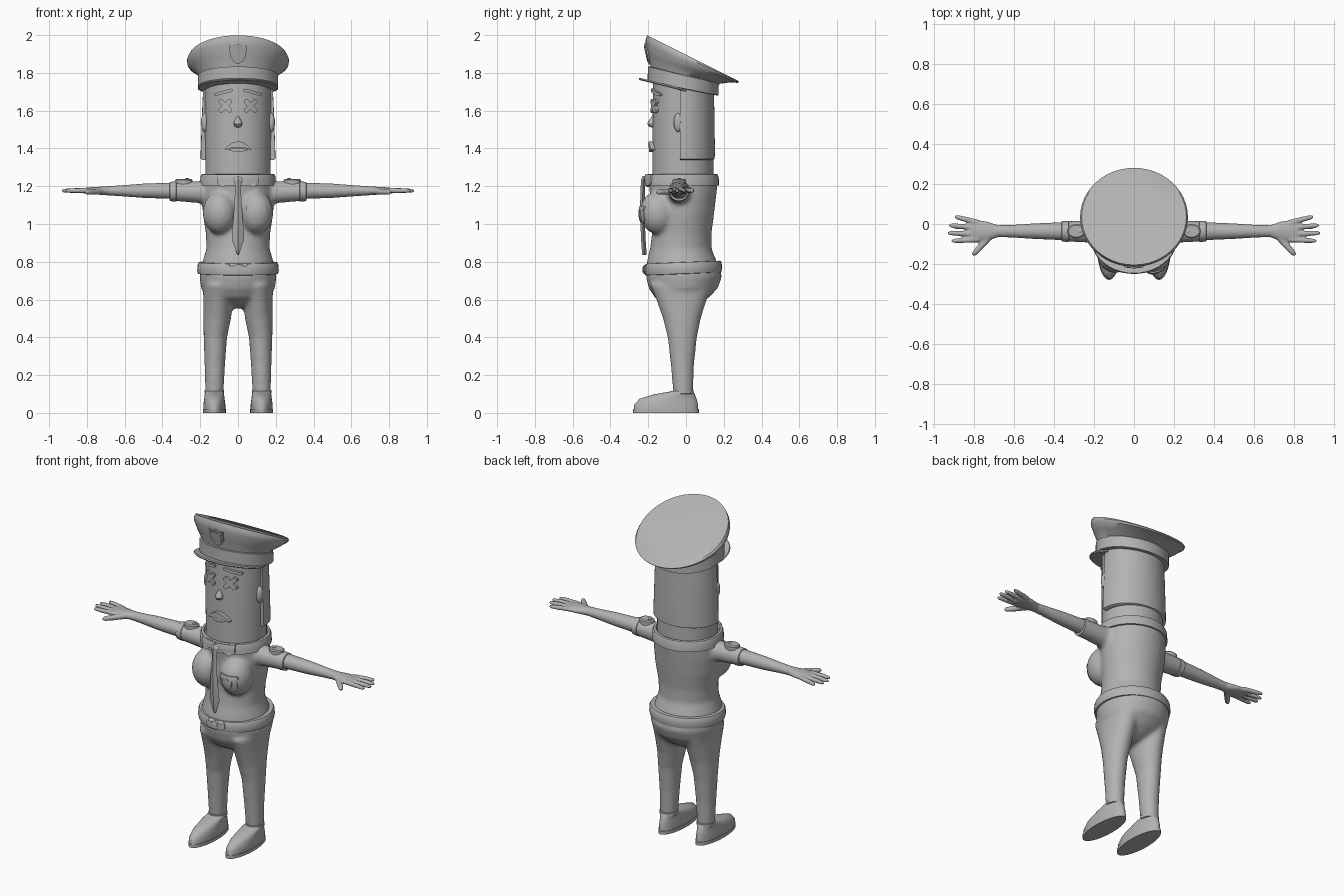
import bpy, bmesh
from math import sin, cos, pi, radians
from mathutils import Vector, Matrix
from mathutils.bvhtree import BVHTree

cube = bpy.data.objects.get("Cube")
if cube:
    bpy.data.objects.remove(cube, do_unlink=True)

grey = bpy.data.materials.new("plain_grey")
grey.use_nodes = True
grey.diffuse_color = (0.45, 0.45, 0.45, 1)
grey.node_tree.nodes["Principled BSDF"].inputs["Base Color"].default_value = grey.diffuse_color


def make(name, bm, voxel=0, smoothing=5, angle=40):
    """Turn a bmesh into a shaded object, optionally fusing its pieces."""
    bmesh.ops.recalc_face_normals(bm, faces=bm.faces)
    mesh = bpy.data.meshes.new(name)
    bm.to_mesh(mesh)
    bm.free()
    obj = bpy.data.objects.new(name, mesh)
    bpy.context.collection.objects.link(obj)
    bpy.ops.object.select_all(action='DESELECT')
    obj.select_set(True)
    bpy.context.view_layer.objects.active = obj
    if voxel:
        fuse = obj.modifiers.new("fuse", 'REMESH')
        fuse.mode, fuse.voxel_size = 'VOXEL', voxel
        soften = obj.modifiers.new("soften", 'SMOOTH')
        soften.factor, soften.iterations = 0.5, smoothing
        for modifier in ("fuse", "soften"):
            bpy.ops.object.modifier_apply(modifier=modifier)
    obj.data.materials.clear()
    obj.data.materials.append(grey)
    bpy.ops.object.shade_smooth_by_angle(angle=radians(angle))
    return obj


def level(z, rx, front, back, cx=0, slope=0):
    """Horizontal ring from its front and back edges; slope raises the front."""
    ry = (back - front) / 2
    return Vector((cx, (front + back) / 2, z)), Vector((rx, 0, 0)), Vector((0, ry, -slope * ry))


def upright(x, y, z, width, height):
    """Ring facing along x."""
    return Vector((x, y, z)), Vector((0, width, 0)), Vector((0, 0, height))


def loft(bm, rings, n=40):
    loops = [[bm.verts.new(c + u * cos(2 * pi * i / n) + v * sin(2 * pi * i / n))
              for i in range(n)] for c, u, v in rings]
    for a, b in zip(loops, loops[1:]):
        for i in range(n):
            j = (i + 1) % n
            bm.faces.new((a[i], a[j], b[j], b[i]))
    bm.faces.new(loops[0])
    bm.faces.new(loops[-1])


def lofted(name, rings, n=40, angle=40):
    bm = bmesh.new()
    loft(bm, rings, n)
    return make(name, bm, angle=angle)


def ball(bm, centre, radii):
    bmesh.ops.create_uvsphere(bm, u_segments=24, v_segments=16, radius=1,
                              matrix=Matrix.Translation(centre) @ Matrix.Diagonal((*radii, 1)))


def finger(bm, start, tip, r):
    start, tip = Vector(start), Vector(tip)
    side = (tip - start).cross(Vector((0, 0, 1))).normalized() * r
    up = Vector((0, 0, r))
    loft(bm, [(start.lerp(tip, t), side * k, up * k)
              for t, k in ((0, 1), (0.6, 0.95), (0.9, 0.8), (1, 0.35))], 12)


def plate(name, outline, target, thick):
    """Flat outline in x and z, wrapped onto the front of a part."""
    mesh = target.data
    tree = BVHTree.FromPolygons([v.co for v in mesh.vertices], [p.vertices[:] for p in mesh.polygons])
    bm = bmesh.new()
    bm.faces.new([bm.verts.new((x, 0, z)) for x, z in outline])
    bmesh.ops.triangulate(bm, faces=bm.faces)
    bmesh.ops.subdivide_edges(bm, edges=bm.edges, cuts=3, use_grid_fill=True)
    for v in bm.verts:
        hit = tree.ray_cast(Vector((v.co.x, -1, v.co.z)), Vector((0, 1, 0)))[0]
        v.co.y = (hit.y if hit else -0.2) - thick
    back = bmesh.ops.extrude_face_region(bm, geom=bm.faces[:])["geom"]
    bmesh.ops.translate(bm, vec=(0, thick + 0.004, 0),
                        verts=[g for g in back if isinstance(g, bmesh.types.BMVert)])
    return make(name, bm)


def bar(cx, cz, length, width, angle):
    turn = Matrix.Rotation(angle, 2)
    half, w = length / 2, width / 2
    corners = [(-half, -w / 2), (-half + w / 2, -w), (half - w / 2, -w), (half, -w / 2)]
    corners += [(-x, -z) for x, z in corners]
    return [Vector((cx, cz)) + turn @ Vector(p) for p in corners]


def shield(cx, cz, w, h):
    right = [(0, 1), (0.5, 0.75), (1, 0.85), (0.9, -0.2), (0.55, -0.7), (0, -1)]
    return [(cx + x * w, cz + z * h) for x, z in right + [(-x, z) for x, z in right[-2:0:-1]]]


# Shirt: torso, bust and sleeves fused into one soft surface
bm = bmesh.new()
loft(bm, [level(0.75, 0.2, -0.21, 0.18), level(0.8, 0.188, -0.207, 0.163),
          level(0.87, 0.167, -0.19, 0.135), level(0.95, 0.17, -0.18, 0.135),
          level(1.05, 0.186, -0.18, 0.148), level(1.15, 0.192, -0.19, 0.16),
          level(1.235, 0.188, -0.2, 0.17)])
for s in (-1, 1):
    ball(bm, (s * 0.095, -0.145, 1.06), (0.092, 0.1, 0.115))
    loft(bm, [upright(s * x, -0.037, z, r, r) for x, z, r in
              ((0.1, 1.165, 0.062), (0.2, 1.168, 0.058), (0.355, 1.173, 0.05))])
shirt = make("shirt", bm, voxel=0.012)

# Trousers: hips and both legs fused
bm = bmesh.new()
loft(bm, [level(0.77, 0.2, -0.207, 0.18), level(0.72, 0.204, -0.212, 0.19),
          level(0.66, 0.195, -0.197, 0.168), level(0.61, 0.165, -0.165, 0.12),
          level(0.575, 0.1, -0.11, 0.07), level(0.553, 0.03, -0.05, 0.02)])
for s in (-1, 1):
    loft(bm, [level(z, rx, front, back, s * cx) for z, rx, cx, front, back in
              ((0.68, 0.085, 0.1, -0.19, 0.14), (0.6, 0.079, 0.105, -0.157, 0.11),
               (0.5, 0.073, 0.11, -0.122, 0.078), (0.4, 0.062, 0.12, -0.097, 0.058),
               (0.25, 0.054, 0.123, -0.08, 0.042), (0.1, 0.048, 0.125, -0.067, 0.037))])
make("trousers", bm, voxel=0.012)

# Belt and buckle
belt = lofted("belt", [level(z, 0.2 + b, -0.205 - b, 0.175 + b, slope=-0.04) for z, b in
                       ((0.735, 0), (0.737, 0.012), (0.755, 0.016), (0.785, 0.014), (0.797, 0.008), (0.798, 0))])
buckle = plate("belt_buckle", bar(0, 0.763, 0.12, 0.055, 0), belt, 0.006)
plate("buckle_emblem", shield(0, 0.763, 0.02, 0.02), buckle, 0.004)

# Head with hair shell around the back
head = lofted("head", [level(1.2, 0.172, -0.178, 0.145), level(1.5, 0.175, -0.177, 0.146),
                       level(1.76, 0.175, -0.174, 0.146)], 48)
bm = bmesh.new()
arc = [radians(a) for a in range(-6, 187, 6)]
rows = [[bm.verts.new((rx * cos(a), -0.015 + ry * sin(a), z)) for a in arc]
        for z, rx, ry in ((1.34, 0.19, 0.158), (1.345, 0.198, 0.167), (1.4, 0.197, 0.168),
                          (1.6, 0.19, 0.165), (1.73, 0.184, 0.162))]
for low, high in zip(rows, rows[1:]):
    for i in range(len(arc) - 1):
        bm.faces.new((low[i], low[i + 1], high[i + 1], high[i]))
rim = [e for e in bm.edges if e.is_boundary]
inner = bmesh.ops.extrude_edge_only(bm, edges=rim)["geom"]
for v in [g for g in inner if isinstance(g, bmesh.types.BMVert)]:
    v.co.x *= 0.88
    v.co.y = -0.015 + (v.co.y + 0.015) * 0.88
make("hair", bm)

# Face: nose, lips, ears, brows and crossed eyes
lofted("nose", [level(z, r, -0.175 - 1.3 * r, -0.16) for z, r in
                ((1.511, 0.006), (1.517, 0.017), (1.53, 0.023), (1.545, 0.019), (1.56, 0.01), (1.572, 0.003))], 20)
steps = [i / 6 for i in range(-6, 7)]
for name, w, top, sag, bottom, lift, thick in (("upper_lip", 0.07, 1.437, 0.04, 1.406, 0.015, 0.022),
                                               ("lower_lip", 0.052, 1.403, 0.008, 1.382, -0.01, 0.018)):
    lip = [(w * t, top - sag * t * t) for t in steps]
    lip += [(w * t, bottom - lift * t * t) for t in reversed(steps)]
    plate(name, lip, head, thick)
for s, side in ((-1, "right"), (1, "left")):
    bm = bmesh.new()
    ball(bm, (s * 0.176, -0.042, 1.537), (0.02, 0.023, 0.05))
    make(side + "_ear", bm)
    plate(side + "_eyebrow", bar(s * 0.077, 1.697, 0.1, 0.016, -0.27 * s), head, 0.014)
    for k, turn in (("a", 1), ("b", -1)):
        plate(side + "_eye_bar_" + k, bar(s * 0.067, 1.625, 0.09, 0.025, turn * pi / 4), head, 0.015)

# Collar band with front flaps
collar = lofted("collar", [level(z, 0.186 + b, -0.2 - b, 0.16 + b) for z, b in
                           ((1.203, 0), (1.205, 0.015), (1.25, 0.013), (1.263, 0.007), (1.265, -0.006), (1.245, -0.012))])
for s, side in ((-1, "right"), (1, "left")):
    plate(side + "_collar_flap", [(0, 1.262), (s * 0.015, 1.238), (s * 0.08, 1.195),
                                  (s * 0.11, 1.215), (s * 0.11, 1.262)], collar, 0.008)

# Necktie with creased centre
lofted("necktie", [level(z, rx, y - 0.012, y + 0.012) for z, rx, y in
                   ((1.255, 0.012, -0.218), (1.235, 0.026, -0.226), (1.195, 0.014, -0.228),
                    (1.07, 0.022, -0.232), (0.92, 0.033, -0.226), (0.835, 0.003, -0.22))], 4, 20)

# Chest pocket with flap and badge
pocket = plate("chest_pocket", bar(0.098, 1.045, 0.105, 0.085, 0), shirt, 0.004)
plate("pocket_flap", bar(0.098, 1.083, 0.112, 0.025, 0), shirt, 0.008)
plate("chest_badge", shield(0.098, 1.043, 0.03, 0.035), pocket, 0.006)

# Peaked cap: band, flared crown and visor
lofted("cap_band", [level(z, 0.2 + b, -0.19 - b, 0.16 + b, slope=k) for z, b, k in
                    ((1.716, 0, 0.2), (1.718, 0.013, 0.2), (1.787, 0.012, 0.25), (1.79, 0, 0.25))])
crown = lofted("cap_crown", [level(1.77, 0.203, -0.186, 0.17, slope=0.25),
                             level(1.79, 0.205, -0.188, 0.178, slope=0.26),
                             level(1.82, 0.241, -0.2, 0.228, slope=0.33),
                             level(1.85, 0.268, -0.214, 0.275, slope=0.42),
                             level(1.866, 0.27, -0.213, 0.281, slope=0.46),
                             level(1.8785, 0.262, -0.205, 0.277, slope=0.5)], 48)
lofted("cap_visor", [level(z, 0.213 - b, -0.25 + b, 0.09, slope=0.25) for z, b in
                     ((1.72, 0.004), (1.726, 0), (1.732, 0.004))])
badge = plate("cap_badge", shield(0, 1.9, 0.047, 0.055), crown, 0.008)
plate("cap_badge_centre", shield(0, 1.9, 0.036, 0.042), badge, 0.004)

for s, side in ((-1, "right"), (1, "left")):
    # Sleeve hem and shoulder tab
    lofted(side + "_sleeve_hem", [upright(s * x, -0.037, 1.172, r, r) for x, r in
                                  ((0.325, 0.047), (0.327, 0.053), (0.36, 0.051), (0.363, 0.046))])
    lofted(side + "_shoulder_tab", [level(z, 0.046 - b, -0.072 + b, -b, s * 0.288) for z, b in
                                    ((1.2, 0), (1.232, 0), (1.238, 0.006))], 16)
    lofted(side + "_tab_button", [level(z, r, -0.036 - r, -0.036 + r, s * 0.27) for z, r in
                                  ((1.23, 0.011), (1.241, 0.011), (1.244, 0.006))], 12)

    # Forearm, palm, four fingers and thumb
    bm = bmesh.new()
    loft(bm, [upright(s * x, -0.036, 1.176, w, h) for x, w, h in
              ((0.33, 0.046, 0.044), (0.5, 0.039, 0.038), (0.62, 0.031, 0.029), (0.68, 0.03, 0.025),
               (0.74, 0.05, 0.021), (0.79, 0.057, 0.018), (0.82, 0.048, 0.014))], 24)
    for base, reach, tip in ((0.008, 0.898, 0.037), (-0.02, 0.928, -0.006),
                             (-0.05, 0.935, -0.045), (-0.078, 0.915, -0.085)):
        finger(bm, (s * 0.78, base, 1.178), (s * reach, tip, 1.176), 0.014)
    finger(bm, (s * 0.71, -0.05, 1.174), (s * 0.808, -0.157, 1.168), 0.017)
    make(side + "_arm_and_hand", bm, voxel=0.006, smoothing=3)

    # Shoe, sole and ankle cuff
    lofted(side + "_shoe", [level(z, rx, front, back, s * 0.125) for z, rx, front, back in
                            ((0.01, 0.058, -0.276, 0.064), (0.045, 0.058, -0.274, 0.063),
                             (0.075, 0.054, -0.245, 0.056), (0.098, 0.051, -0.17, 0.047),
                             (0.112, 0.049, -0.09, 0.04), (0.118, 0.046, -0.064, 0.034))])
    lofted(side + "_sole", [level(z, 0.061, -0.28, 0.068, s * 0.125) for z in (0, 0.02)])
    lofted(side + "_ankle_cuff", [level(z, 0.048 + b, -0.066 - b, 0.036 + b, s * 0.125) for z, b in
                                  ((0.1, 0), (0.102, 0.004), (0.12, 0.004), (0.122, 0))])
